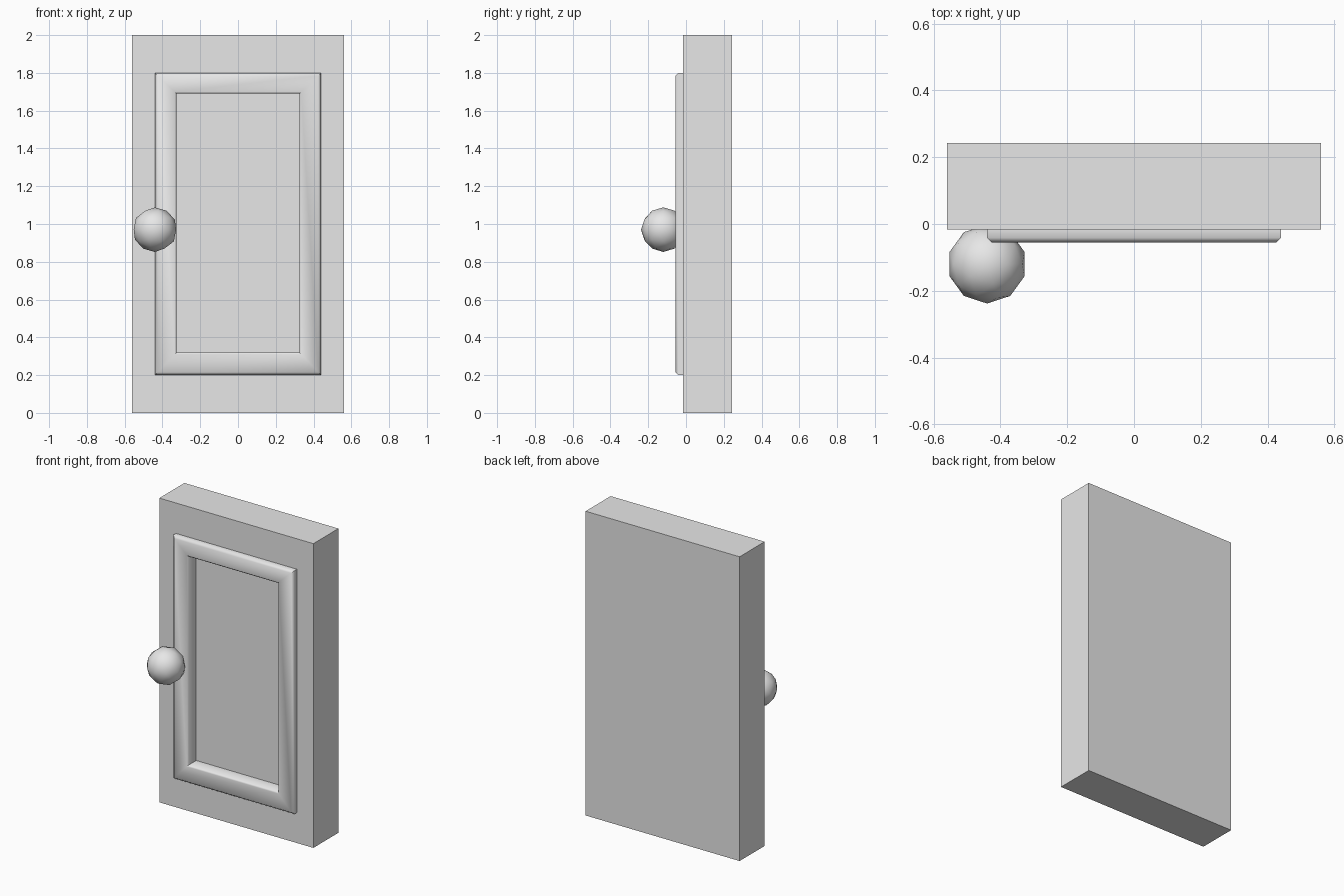
import bpy, bmesh
from math import radians

cube = bpy.data.objects.get("Cube")
if cube:
    bpy.data.objects.remove(cube, do_unlink=True)

GREY = (0.8, 0.8, 0.8, 1)
grey = bpy.data.materials.new("plain grey")
grey.use_nodes = True
grey.diffuse_color = GREY
grey.node_tree.nodes["Principled BSDF"].inputs["Base Color"].default_value = GREY


def finish(obj, angle):
    obj.data.materials.clear()
    obj.data.materials.append(grey)
    bpy.ops.object.select_all(action='DESELECT')
    obj.select_set(True)
    bpy.context.view_layer.objects.active = obj
    bpy.ops.object.shade_smooth_by_angle(angle=radians(angle))


def nested_rings(name, rings):
    """Bridge rectangles (half width, bottom, top, y) and cap both ends."""
    bm = bmesh.new()
    loops = [[bm.verts.new((x, y, z)) for x, z in
              ((-w, lo), (w, lo), (w, hi), (-w, hi))] for w, lo, hi, y in rings]
    for a, b in zip(loops, loops[1:]):
        for i in range(4):
            j = (i + 1) % 4
            bm.faces.new((a[i], a[j], b[j], b[i]))
    bm.faces.new(loops[0])
    bm.faces.new(loops[-1])
    bmesh.ops.recalc_face_normals(bm, faces=bm.faces)
    mesh = bpy.data.meshes.new(name)
    bm.to_mesh(mesh)
    bm.free()
    obj = bpy.data.objects.new(name, mesh)
    bpy.context.collection.objects.link(obj)
    return obj


# Door slab with raised moulding and sunken centre panel
front, raised, sunken = -0.017, -0.056, 0.03
door = nested_rings("door", [
    (0.56, 0, 2, 0.243),
    (0.56, 0, 2, front),
    (0.44, 0.2, 1.8, front),
    (0.44, 0.2, 1.8, raised + 0.015),
    (0.425, 0.215, 1.785, raised),
    (0.335, 0.31, 1.70, raised),
    (0.325, 0.32, 1.69, raised + 0.01),
    (0.325, 0.32, 1.69, sunken),
])
finish(door, 50)

# Round knob
bpy.ops.mesh.primitive_ico_sphere_add(subdivisions=2, radius=0.118,
                                      location=(-0.44, -0.12, 0.97))
knob = bpy.context.object
knob.name = "knob"
finish(knob, 50)
